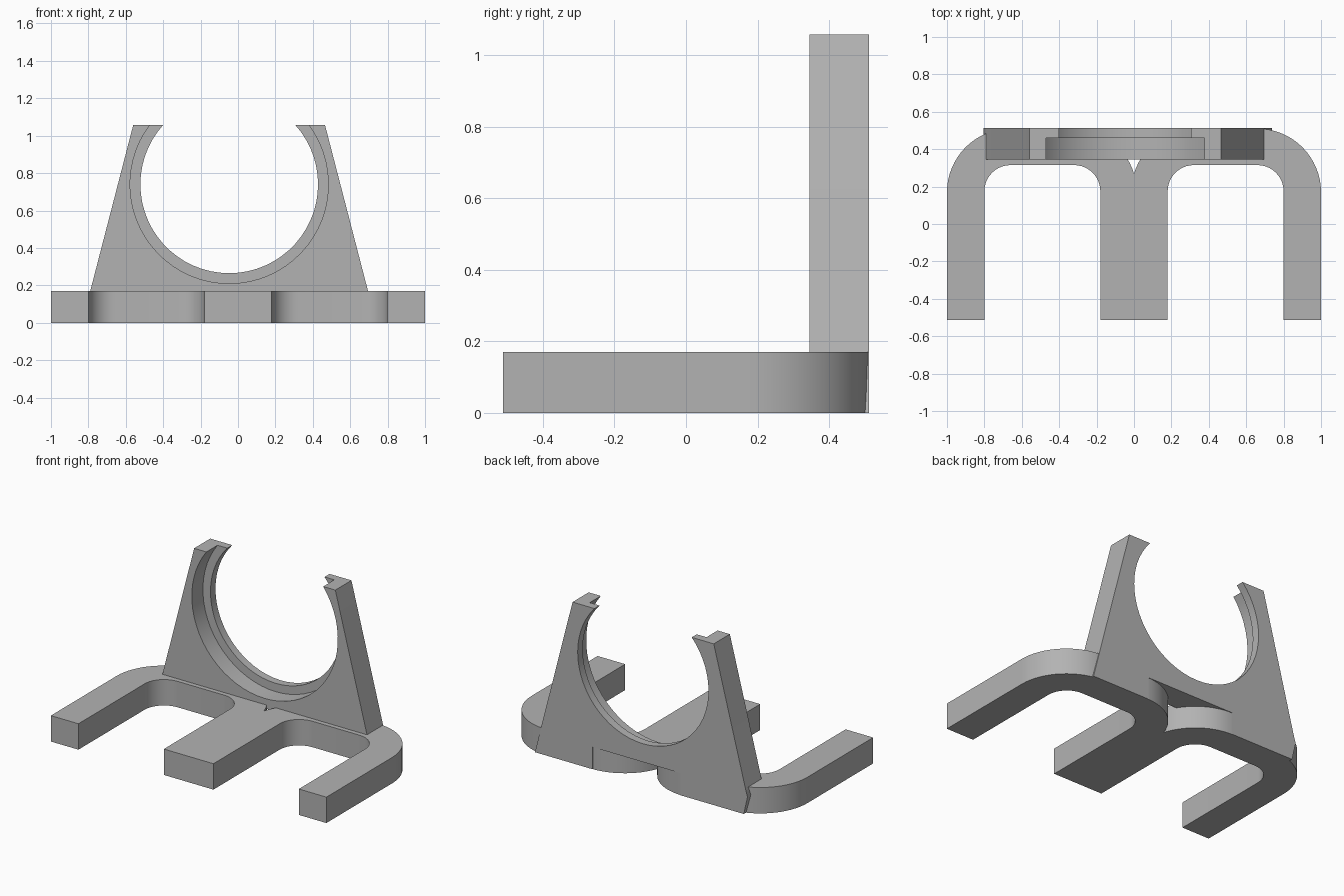
import bpy, bmesh
from math import sin, cos, radians, degrees, asin, acos

cube = bpy.data.objects.get("Cube")
if cube:
    bpy.data.objects.remove(cube)

grey = bpy.data.materials.new("plain grey")
grey.use_nodes = True
colour = (0.45, 0.45, 0.45, 1)
grey.diffuse_color = colour
grey.node_tree.nodes["Principled BSDF"].inputs["Base Color"].default_value = colour


def arc(cx, cy, r, start, end, steps):
    """Points on an arc, angles in degrees."""
    angles = [radians(start + (end - start) * i / steps) for i in range(steps + 1)]
    return [(cx + r * cos(a), cy + r * sin(a)) for a in angles]


def prism(name, outline, place, direction):
    """Extrude a closed 2D outline into a solid."""
    bm = bmesh.new()
    face = bm.faces.new([bm.verts.new(place(p)) for p in outline])
    top = bmesh.ops.extrude_face_region(bm, geom=[face])["geom"]
    bmesh.ops.translate(bm, vec=direction,
                        verts=[v for v in top if isinstance(v, bmesh.types.BMVert)])
    bmesh.ops.recalc_face_normals(bm, faces=bm.faces)
    mesh = bpy.data.meshes.new(name)
    bm.to_mesh(mesh)
    bm.free()
    mesh.materials.append(grey)
    obj = bpy.data.objects.new(name, mesh)
    bpy.context.collection.objects.link(obj)
    bpy.ops.object.select_all(action="DESELECT")
    obj.select_set(True)
    bpy.context.view_layer.objects.active = obj
    bpy.ops.object.shade_smooth_by_angle(angle=radians(30))
    return obj


# Three-pronged base: two rounded arches sharing the middle prong
front, height = -0.512, 0.17
inner_r, outer_r, near, far, bend = 0.14, 0.34, 0.325, 0.66, 0.17
half = [(0.18, front)]
half += arc(0.32, bend + 0.005, inner_r, 180, 90, 10)
half += arc(far, bend + 0.005, inner_r, 90, 0, 10)
half += [(0.8, front), (1, front)]
half += arc(far, bend, outer_r, 0, 90, 16)
half += arc(near, bend, outer_r, 90, degrees(acos(-near / outer_r)), 14)
half[-1] = (0, half[-1][1])
outline = half + [(-x, y) for x, y in reversed(half[:-1])]
prism("pronged_base", outline, lambda p: (p[0], p[1], 0), (0, 0, height))

# Upright clip: tapered plate open at the top, with a stepped round seat
cx, cz, top_z = -0.047, 0.74, 1.058
body = [(0.465, top_z), (0.695, height), (0.738, 0), (0.32, 0), (0.32, 0.145),
        (-0.32, 0.145), (-0.32, 0), (-0.778, 0), (-0.805, 0.12),
        (-0.79, height), (-0.56, top_z)]
for name, radius, y0, y1 in (("clip_front_plate", 0.53, 0.345, 0.46),
                             ("clip_rear_lip", 0.475, 0.46, 0.512)):
    tip = degrees(asin((top_z - cz) / radius))
    seat = arc(cx, cz, radius, 180 - tip, 360 + tip, 44)
    prism(name, body + seat, lambda p, y=y0: (p[0], y, p[1]), (0, y1 - y0, 0))
